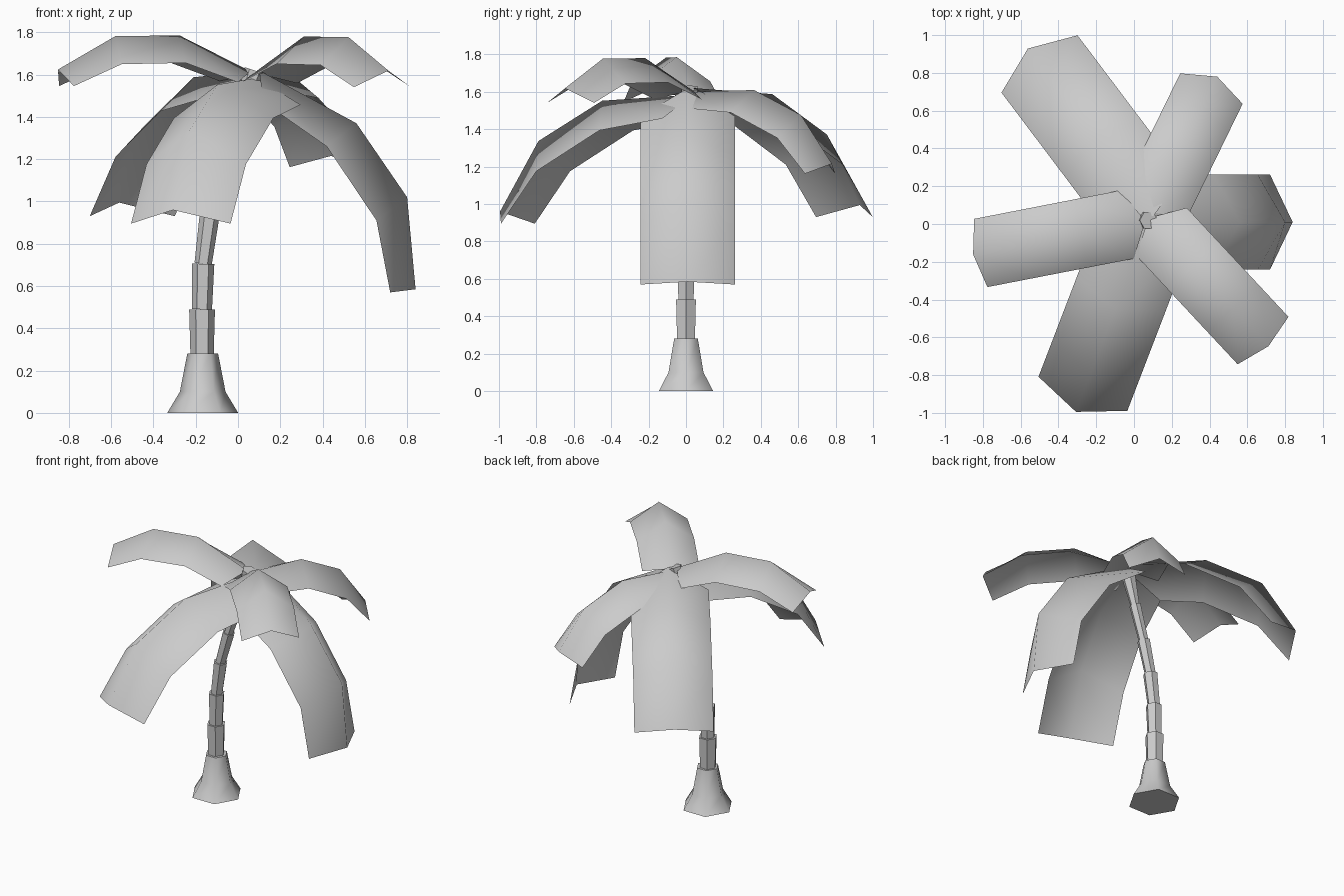
import bpy
from math import sin, cos, pi, radians, atan2

if "Cube" in bpy.data.objects:
    bpy.data.objects.remove(bpy.data.objects["Cube"])


def add_mesh(name, verts, faces, smooth_angle=None):
    me = bpy.data.meshes.new(name)
    me.from_pydata(verts, [], faces)
    me.update()
    ob = bpy.data.objects.new(name, me)
    bpy.context.collection.objects.link(ob)
    if smooth_angle:
        bpy.ops.object.select_all(action='DESELECT')
        ob.select_set(True)
        bpy.context.view_layer.objects.active = ob
        bpy.ops.object.shade_smooth_by_angle(angle=radians(smooth_angle))
    return ob


def hex_tube(name, rings, smooth_angle=None):
    """Capped six-sided tube; each ring is (x, y, z, radius, lean)."""
    n = 6
    verts = []
    for x, y, z, r, lean in rings:
        for k in range(n):
            a = 2 * pi * k / n
            verts.append((x + r * cos(a) * cos(lean), y + r * sin(a),
                          z - r * cos(a) * sin(lean)))
    faces = [(i * n + k, i * n + (k + 1) % n, (i + 1) * n + (k + 1) % n, (i + 1) * n + k)
             for i in range(len(rings) - 1) for k in range(n)]
    faces.append(tuple(reversed(range(n))))
    faces.append(tuple(range(len(verts) - n, len(verts))))
    return add_mesh(name, verts, faces, smooth_angle)


# Flared trunk foot
hex_tube("trunk_base", [(-.167, 0, 0, .168, 0), (-.167, 0, .10, .108, 0),
                        (-.167, 0, .28, .073, 0)], 65)

# Stacked trunk segments, each a little wider at its top, leaning to +x
path = [(-.17, 0, .27), (-.17, 0, .49), (-.165, 0, .705), (-.135, 0, .93),
        (-.075, .005, 1.15), (0, .01, 1.38), (.078, .02, 1.62)]
radii = [(.055, .061), (.047, .053), (.041, .047), (.036, .042), (.032, .038), (.03, .05)]
for i, (r0, r1) in enumerate(radii):
    a, b = path[i], path[i + 1]
    lean = atan2(b[0] - a[0], b[2] - a[2])
    hex_tube(f"trunk_segment_{i + 1}", [(*a, r0, lean), (*b, r1, lean)])

# Fronds: one folded strip (distance outward, height), pitched, scaled and turned
RIDGE = [(0, 0), (.46, -.25), (.70, -.60), (.74, -1.035)]
EDGE = [(.02, -.15), (.32, -.36), (.555, -.71), (.62, -1.05)]
HALF_WIDTH = .252


def frond(name, root, azimuth, pitch, scale):
    az, p = radians(azimuth), radians(pitch)

    def place(pt, side):
        u = scale * (pt[0] * cos(p) - pt[1] * sin(p))
        h = scale * (pt[0] * sin(p) + pt[1] * cos(p))
        s = scale * side
        return (root[0] + u * cos(az) - s * sin(az),
                root[1] + u * sin(az) + s * cos(az), root[2] + h)

    verts, faces = [], []
    for r, e in zip(RIDGE, EDGE):
        verts += [place(e, HALF_WIDTH), place(r, 0), place(e, -HALF_WIDTH)]
    for i in range(len(RIDGE) - 1):
        for k in range(2):
            a = i * 3 + k
            faces.append((a, a + 1, a + 4, a + 3))
    add_mesh(name, verts, faces, 180)


frond("frond_back_left", (.105, .044, 1.62), 127, 25, 1)
frond("frond_back_right", (.07, .02, 1.60), 64, 30, .73)
frond("frond_right", (.10, .01, 1.62), 0, 0, 1)
frond("frond_front_right", (.078, .032, 1.61), -47, 55, .73)
frond("frond_front", (.09, .04, 1.585), -111, 25, 1)
frond("frond_left", (.06, .016, 1.615), 191, 55, .73)
